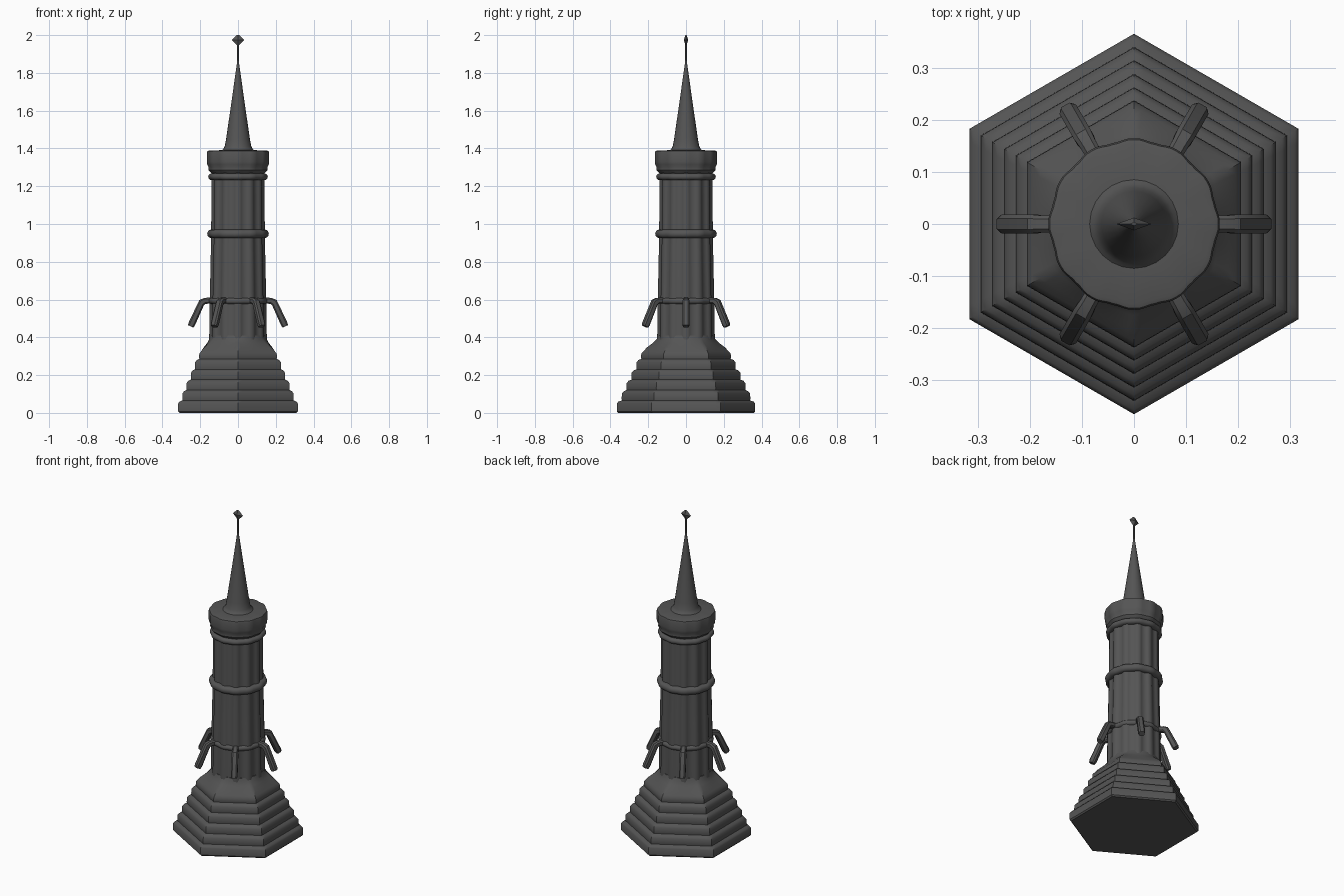
import bpy, bmesh, math
from mathutils import Vector

if "Cube" in bpy.data.objects:
    bpy.data.objects.remove(bpy.data.objects["Cube"])


def loft(name, profile, section, n=96):
    """Skin a closed stack of rings; section(radius, angle, t) gives the outline."""
    bm = bmesh.new()
    rings = []
    for r, z, t in profile:
        ring = []
        for i in range(n):
            a = 2 * math.pi * i / n
            q = section(r, a, t)
            ring.append(bm.verts.new((q * math.cos(a), q * math.sin(a), z)))
        rings.append(ring)
    for lo, hi in zip(rings, rings[1:]):
        for i in range(n):
            j = (i + 1) % n
            bm.faces.new((lo[i], lo[j], hi[j], hi[i]))
    bm.faces.new(rings[0][::-1])
    bm.faces.new(rings[-1])
    return finish(name, bm)


def finish(name, bm):
    bmesh.ops.recalc_face_normals(bm, faces=bm.faces)
    me = bpy.data.meshes.new(name)
    bm.to_mesh(me)
    bm.free()
    ob = bpy.data.objects.new(name, me)
    ob.data.materials.append(stone)
    bpy.context.collection.objects.link(ob)
    bpy.context.view_layer.objects.active = ob
    for o in bpy.context.selected_objects:
        o.select_set(False)
    ob.select_set(True)
    bpy.ops.object.shade_smooth_by_angle(angle=math.radians(35))
    return ob


def hexagon(r, a, t):
    # t = 1 is a hexagon with flats facing x, t = 0 is a circle
    k = (a + math.pi / 6) % (math.pi / 3) - math.pi / 6
    return r * (1 + t * (1 / math.cos(k) - 1))


def fluted(r, a, depth):
    # twelve ribs separated by shallow grooves
    return r - depth * min(1, max(0, 0.5 - 1.2 * math.cos(12 * a)))


stone = bpy.data.materials.new("dark_stone")
stone.diffuse_color = (0.09, 0.09, 0.09, 1)
stone.use_nodes = True
stone.node_tree.nodes["Principled BSDF"].inputs["Base Color"].default_value = stone.diffuse_color

# Stepped hexagonal base with rounded treads, blending into the round shaft
prof = [(0.310, 0, 1), (0.317, 0.008, 1), (0.317, 0.05, 1), (0.310, 0.06, 1)]
for r, z0, z1 in [(0.295, 0.06, 0.115), (0.273, 0.115, 0.17), (0.250, 0.17, 0.225),
                  (0.228, 0.225, 0.28), (0.206, 0.28, 0.325)]:
    prof += [(r - 0.001, z0 + 0.006, 1), (r, z0 + 0.015, 1),
             (r - 0.001, z1 - 0.012, 1), (r - 0.010, z1, 1)]
prof += [(0.183, 0.345, 0.9), (0.163, 0.37, 0.5), (0.152, 0.39, 0.15), (0.146, 0.41, 0)]
loft("stepped_base", prof, hexagon)

# Fluted, slightly tapering shaft
loft("fluted_shaft", [(0.153, 0.36, 0.010), (0.150, 0.58, 0.010), (0.146, 0.75, 0.010),
                      (0.142, 0.95, 0.010), (0.140, 1.28, 0.010)], fluted)


# Moulded bands around the shaft
def band(name, r, z, h):
    pts = []
    for i in range(9):
        u = math.pi * (i / 8 - 0.5)
        pts.append((r - 0.02 + 0.02 * math.cos(u), z + h / 2 * math.sin(u), 0.003))
    loft(name, pts, fluted)


band("lower_band", 0.156, 0.592, 0.034)
band("middle_band", 0.163, 0.948, 0.044)
band("upper_band", 0.158, 1.25, 0.036)

# Overhanging cap with scalloped edge
loft("cap", [(0.135, 1.265, 0), (0.148, 1.275, 0.003), (0.156, 1.285, 0.003),
             (0.155, 1.300, 0.003), (0.163, 1.315, 0.004), (0.165, 1.33, 0.004),
             (0.165, 1.375, 0.004), (0.162, 1.386, 0.004), (0.153, 1.389, 0.003),
             (0.08, 1.391, 0)], fluted)

# Spire and thin rod
loft("spire", [(0.090, 1.387, 0), (0.078, 1.397, 0), (0.070, 1.412, 0), (0.063, 1.45, 0),
               (0.034, 1.65, 0), (0.006, 1.85, 0), (0.0045, 1.88, 0), (0.0045, 1.96, 0)],
     hexagon, 24)

# Diamond finial, thin from front to back
bm = bmesh.new()
bmesh.ops.create_cone(bm, cap_ends=True, segments=4, radius1=0.034, radius2=0.008, depth=0.026)
for v in bm.verts:
    v.co.z += 0.013
lower = bmesh.ops.duplicate(bm, geom=bm.verts[:] + bm.edges[:] + bm.faces[:])["geom"]
for v in [g for g in lower if isinstance(g, bmesh.types.BMVert)]:
    v.co.z = -v.co.z
bmesh.ops.remove_doubles(bm, verts=bm.verts, dist=1e-5)
mid = [f for f in bm.faces if abs(f.calc_center_median().z) < 1e-4]
bmesh.ops.delete(bm, geom=mid, context='FACES_ONLY')
for v in bm.verts:
    v.co.y *= 0.36
    v.co.z += 1.974
finish("finial", bm)


# Six drooping brackets: a square bar swept out and down
def bracket(index):
    ang = index * math.pi / 3
    out = Vector((math.cos(ang), math.sin(ang), 0))
    side = Vector((-out.y, out.x, 0))
    bm = bmesh.new()
    path = [(0.13, 0.598, 0.015, 90), (0.178, 0.592, 0.016, 80), (0.193, 0.583, 0.018, 50),
            (0.245, 0.470, 0.018, 24), (0.2505, 0.458, 0.015, 24)]
    rings = []
    for r, z, s, tilt in path:
        t = math.radians(tilt)
        up = out * math.cos(t) + Vector((0, 0, math.sin(t)))
        c = out * r + Vector((0, 0, z))
        rings.append([bm.verts.new(c + (side * math.cos(k) + up * math.sin(k)) * s * 1.18)
                      for k in [math.radians(d) for d in (30, 60, 120, 150, 210, 240, 300, 330)]])
    for a, b in zip(rings, rings[1:]):
        for i in range(8):
            j = (i + 1) % 8
            bm.faces.new((a[i], a[j], b[j], b[i]))
    bm.faces.new(rings[0])
    bm.faces.new(rings[-1])
    finish(f"bracket_{index + 1}", bm)


for i in range(6):
    bracket(i)
